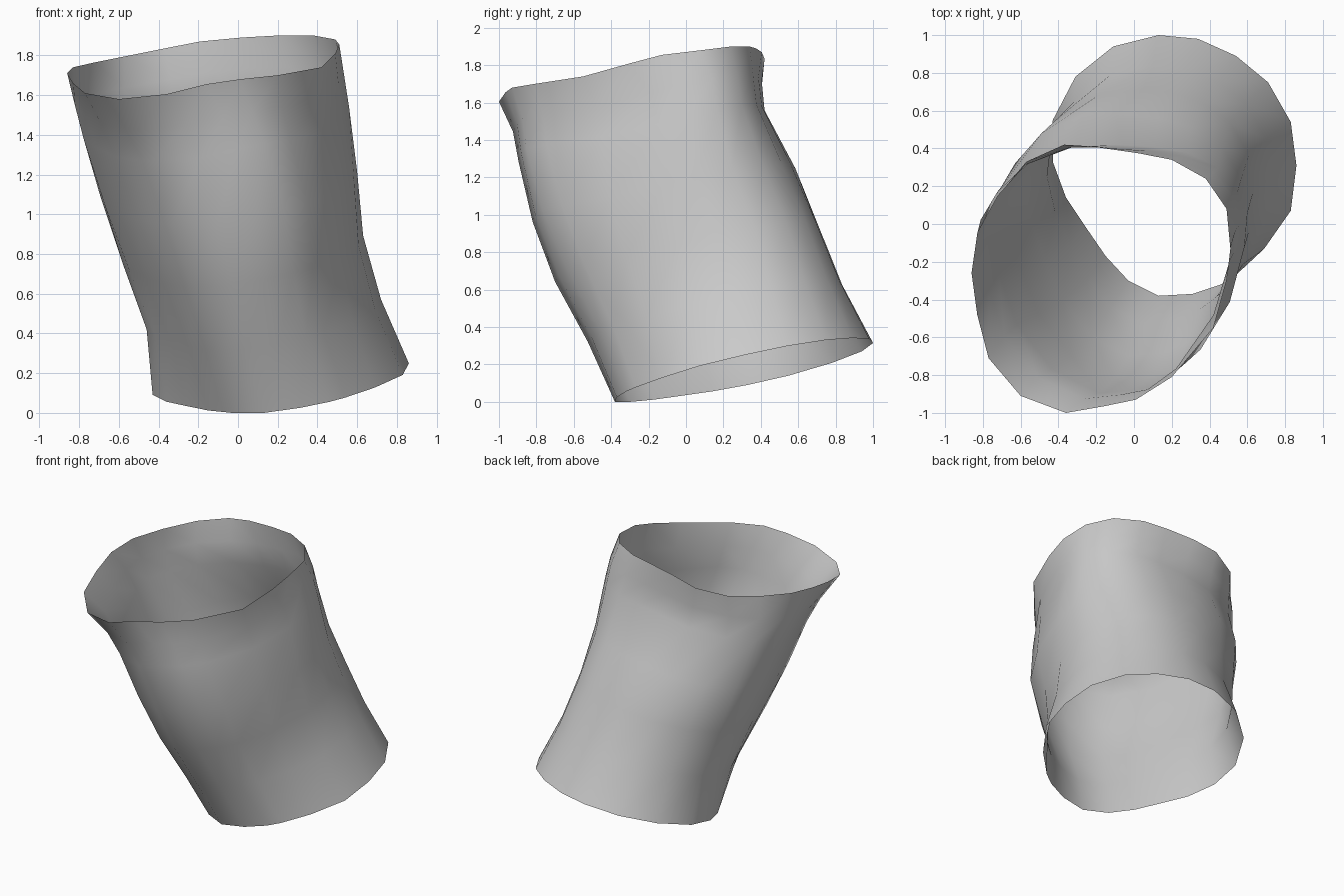
import bpy, bmesh, math

if "Cube" in bpy.data.objects:
    bpy.data.objects.remove(bpy.data.objects["Cube"])

# Open rims, counter-clockwise from the right
bottom_xy = [(.86, .31), (.83, .54), (.71, .75), (.54, .89), (.34, .98), (.13, 1), (-.11, .94),
             (-.31, .78), (-.43, .55), (-.43, .33), (-.36, .14), (-.26, -.01), (-.15, -.17),
             (-.03, -.30), (.13, -.38), (.31, -.37), (.46, -.32), (.54, -.27), (.69, -.13), (.83, .07)]
top = [(.51, -.13, 1.855), (.49, .08, 1.88), (.38, .24, 1.90), (.20, .34, 1.90), (.02, .375, 1.89),
       (-.19, .405, 1.87), (-.37, .42, 1.835), (-.57, .33, 1.795), (-.72, .15, 1.765),
       (-.83, -.05, 1.74), (-.86, -.26, 1.71), (-.83, -.48, 1.66), (-.77, -.71, 1.61),
       (-.60, -.91, 1.58), (-.36, -1, 1.605), (-.16, -.965, 1.655), (.01, -.93, 1.68),
       (.20, -.81, 1.70), (.42, -.55, 1.74), (.49, -.30, 1.81)]
# The lower rim lies in a tilted plane
bottom = [(x, y, max(0, .07 + .127 * x + .228 * y)) for x, y in bottom_xy]

# Rings between the rims: height fraction, left/right and front/back extents,
# then how far the flattened corners move in along and out across the lean
levels = [(.2, (-.46, .72), (-.525, .835), (.04, -.03), (-.02, .01)),
          (.4, (-.58, .63), (-.70, .71), (.115, -.07), (-.05, .02)),
          (.6, (-.69, .60), (-.82, .585), (.16, -.11), (-.07, .03)),
          (.8, (-.78, .56), (-.895, .42), (.145, -.04), (-.03, .02)),
          (.9, (-.82, .535), (-.925, .405), (.10, -.02), (0, 0))]
D = math.sqrt(.5)
AXES = [(D, D), (-D, D), (1, 0), (0, 1)]


def span(pts, axis):
    vals = [p[0] * axis[0] + p[1] * axis[1] for p in pts]
    return min(vals), max(vals)


def fit(pts, axis, lo, hi):
    """Stretch the points along an axis so they span lo to hi."""
    a, b = span(pts, axis)
    mid = (a + b + lo + hi) / 4
    for p in pts:
        v = p[0] * axis[0] + p[1] * axis[1]
        new = mid + (v - mid) * ((hi - mid) / (b - mid) if v > mid else (lo - mid) / (a - mid))
        p[0] += (new - v) * axis[0]
        p[1] += (new - v) * axis[1]


def middle_ring(t, x_ext, y_ext, along, across):
    pts = [[p + (q - p) * t for p, q in zip(a, b)] for a, b in zip(bottom, top)]
    # pinched across the lean
    a, b = span(pts, (.76, -.65))
    s = .09 * math.sin(math.pi * t) * (b - a)
    fit(pts, (.76, -.65), a + s, b - s)
    fit(pts, AXES[2], *x_ext)
    fit(pts, AXES[3], *y_ext)
    goals = [[v + d for v, d in zip(span(pts, ax), delta)]
             for ax, delta in zip(AXES, (along, across))] + [x_ext, y_ext]
    for _ in range(12):
        for axis, goal in zip(AXES, goals):
            fit(pts, axis, *goal)
    return pts


rings = [bottom] + [middle_ring(*lv) for lv in levels] + [top]

# Open sleeve lofted through the rings
bm = bmesh.new()
loops = [[bm.verts.new(p) for p in ring] for ring in rings]
for low, high in zip(loops, loops[1:]):
    for i in range(len(low)):
        j = (i + 1) % len(low)
        bm.faces.new((low[i], low[j], high[j], high[i])).smooth = True
mesh = bpy.data.meshes.new("sleeve")
bm.to_mesh(mesh)
bm.free()
bpy.context.collection.objects.link(bpy.data.objects.new("sleeve", mesh))
